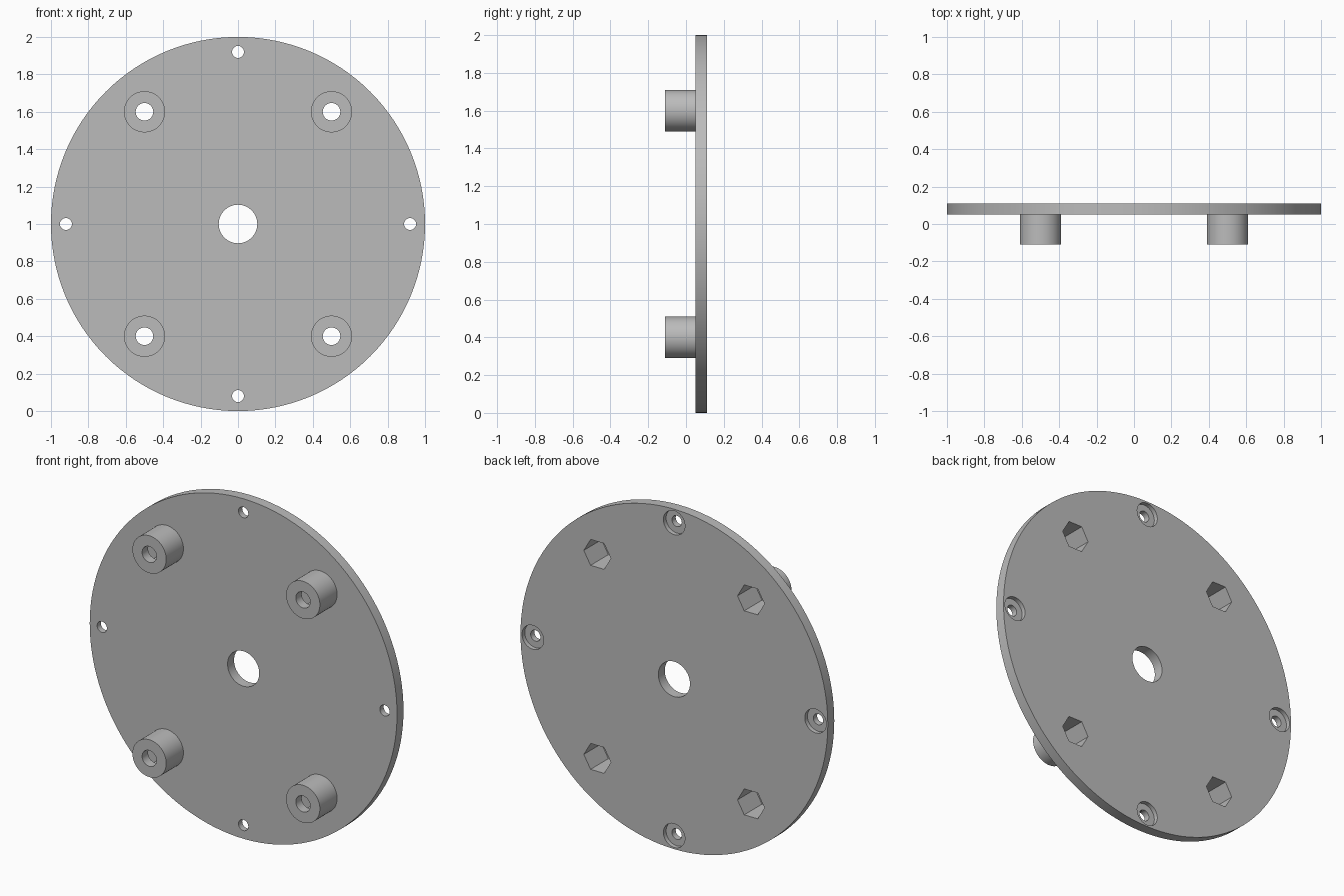
import bpy
import math

if "Cube" in bpy.data.objects:
    bpy.data.objects.remove(bpy.data.objects["Cube"], do_unlink=True)

FRONT, MID, BACK = -0.11, 0.05, 0.11   # boss tip, plate front, plate back
CENTRE_Z = 1.0
OVER = 0.05                            # how far cutters poke out

grey = bpy.data.materials.new("plain grey")
grey.use_nodes = True
colour = (0.5, 0.5, 0.5, 1)
grey.diffuse_color = colour
grey.node_tree.nodes["Principled BSDF"].inputs["Base Color"].default_value = colour


def cylinder(name, x, z, radius, y0, y1, sides=64, turn=0.0):
    """Cylinder or prism lying along y, centred on x, z."""
    bpy.ops.mesh.primitive_cylinder_add(
        vertices=sides, radius=radius, depth=y1 - y0,
        location=(x, (y0 + y1) / 2, z), rotation=(math.pi / 2, turn, 0))
    obj = bpy.context.object
    obj.name = name
    bpy.ops.object.transform_apply(location=True, rotation=True, scale=True)
    return obj


def cut(target, cutters):
    """Subtract each cutter from the target."""
    for cutter in cutters:
        mod = target.modifiers.new("hole", "BOOLEAN")
        mod.operation = "DIFFERENCE"
        mod.solver = "EXACT"
        mod.object = cutter
        bpy.context.view_layer.objects.active = target
        bpy.ops.object.modifier_apply(modifier=mod.name)


def finish(obj):
    bpy.ops.object.select_all(action="DESELECT")
    obj.select_set(True)
    bpy.context.view_layer.objects.active = obj
    obj.data.materials.clear()
    obj.data.materials.append(grey)
    bpy.ops.object.shade_smooth_by_angle(angle=math.radians(30))


# Round plate and its centre hole
plate = cylinder("round_plate", 0, CENTRE_Z, 1.0, MID, BACK, 128)
cutters = [cylinder("centre_cutter", 0, CENTRE_Z, 0.103, MID - OVER, BACK + OVER)]

# Rim screw holes, counterbored from the back
for i in range(4):
    angle = i * math.pi / 2
    x = 0.92 * math.cos(angle)
    z = CENTRE_Z + 0.92 * math.sin(angle)
    cutters.append(cylinder("screw_cutter", x, z, 0.032, MID - OVER, BACK + OVER, 32))
    cutters.append(cylinder("counterbore_cutter", x, z, 0.07, BACK - 0.025, BACK + OVER, 48))

# Four bosses with a front bore and a deep hexagonal nut pocket from the back
bosses = []
for side, sx in (("left", 1), ("right", -1)):
    for level, sz in (("upper", 1), ("lower", -1)):
        x, z = 0.5 * sx, CENTRE_Z + 0.6 * sz
        boss = cylinder(f"{level}_{side}_boss", x, z, 0.11, FRONT, MID)
        bore = cylinder("bore_cutter", x, z, 0.047, FRONT - OVER, BACK + OVER, 32)
        pocket = cylinder("nut_cutter", x, z, 0.088, FRONT + 0.055, BACK + OVER, 6,
                          math.pi / 2)
        # Keep a corner of the hexagon pointing sideways
        reach = max(v.co.x for v in pocket.data.vertices) - x
        if reach < 0.085:
            for v in pocket.data.vertices:
                v.co.x, v.co.z = x + (v.co.z - z), z - (v.co.x - x)
        cut(boss, [bore, pocket])
        bosses.append(boss)
        cutters += [bore, pocket]

cut(plate, cutters)
for part in [plate] + bosses:
    finish(part)
for cutter in cutters:
    bpy.data.objects.remove(cutter, do_unlink=True)
